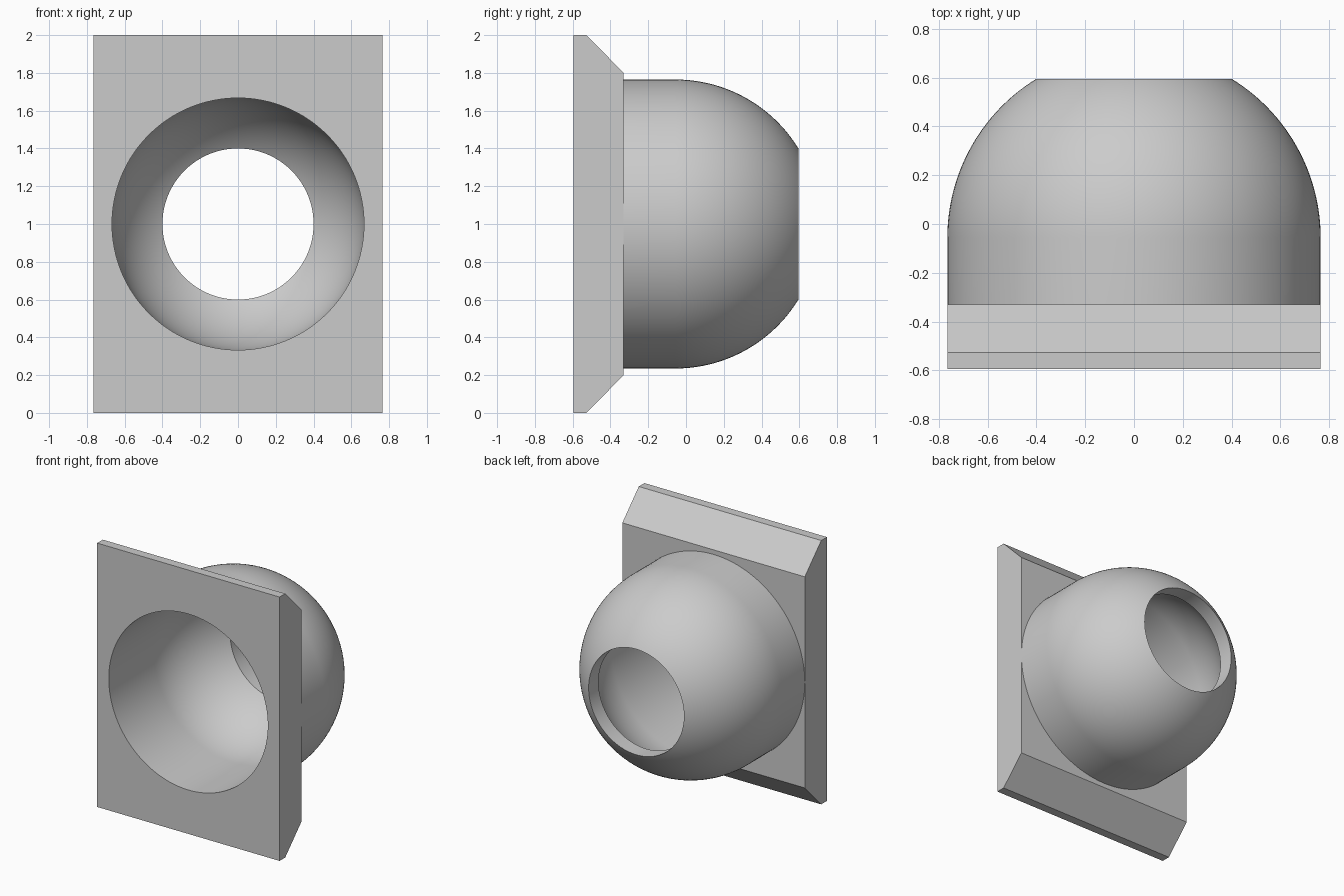
import bpy, bmesh, math
from mathutils import Matrix

SEGMENTS = 128
OUTER, INNER, HOLE = 0.765, 0.667, 0.4   # shell radii and rear opening
FRONT, PLATE_BACK, DOME_Y = -0.595, -0.33, -0.057
HALF_WIDTH = 0.765

cube = bpy.data.objects.get("Cube")
if cube:
    bpy.data.objects.remove(cube, do_unlink=True)

grey = bpy.data.materials.new("light grey")
grey.use_nodes = True
colour = (0.6, 0.6, 0.6, 1)
grey.diffuse_color = colour
grey.node_tree.nodes["Principled BSDF"].inputs["Base Color"].default_value = colour


def make_object(name, bm):
    mesh = bpy.data.meshes.new(name)
    bm.to_mesh(mesh)
    bm.free()
    mesh.materials.append(grey)
    obj = bpy.data.objects.new(name, mesh)
    bpy.context.collection.objects.link(obj)
    return obj


def select_only(obj):
    bpy.ops.object.select_all(action='DESELECT')
    obj.select_set(True)
    bpy.context.view_layer.objects.active = obj


def dome_arc(radius, steps=32):
    """Points (radius, y) from the dome's equator to the rim of the opening."""
    end = math.acos(HOLE / radius)
    return [(radius * math.cos(end * i / steps),
             DOME_Y + radius * math.sin(end * i / steps)) for i in range(steps + 1)]


# Mounting plate: bevelled side profile swept across the width
bm = bmesh.new()
profile = [(FRONT, 0), (-0.527, 0), (PLATE_BACK, 0.2),
           (PLATE_BACK, 1.8), (-0.527, 2), (FRONT, 2)]
face = bm.faces.new([bm.verts.new((-HALF_WIDTH, y, z)) for y, z in profile])
swept = bmesh.ops.extrude_face_region(bm, geom=[face])
moved = [v for v in swept["geom"] if isinstance(v, bmesh.types.BMVert)]
bmesh.ops.translate(bm, verts=moved, vec=(2 * HALF_WIDTH, 0, 0))
bmesh.ops.recalc_face_normals(bm, faces=bm.faces)
plate = make_object("mounting_plate", bm)

# Round bore through the plate
bm = bmesh.new()
bmesh.ops.create_cone(bm, cap_ends=True, segments=SEGMENTS, radius1=INNER,
                      radius2=INNER, depth=1,
                      matrix=Matrix.Translation((0, -0.45, 1)) @ Matrix.Rotation(math.pi / 2, 4, 'X'))
cutter = make_object("bore_cutter", bm)
cutter.hide_render = True
bore = plate.modifiers.new("bore", 'BOOLEAN')
bore.operation = 'DIFFERENCE'
bore.solver = 'EXACT'
bore.object = cutter
select_only(plate)
bpy.ops.object.modifier_apply(modifier=bore.name)
bpy.data.objects.remove(cutter, do_unlink=True)

# Domed socket: hollow shell turned about the y axis, open at the rear
bm = bmesh.new()
outline = ([(OUTER, PLATE_BACK)] + dome_arc(OUTER)
           + dome_arc(INNER)[::-1] + [(INNER, PLATE_BACK)])
verts = [bm.verts.new((r, y, 1)) for r, y in outline]
edges = [bm.edges.new(pair) for pair in zip(verts, verts[1:])]
bmesh.ops.spin(bm, geom=verts + edges, cent=(0, 0, 1), axis=(0, 1, 0),
               angle=2 * math.pi, steps=SEGMENTS, use_merge=True)
bmesh.ops.remove_doubles(bm, verts=bm.verts, dist=0.0001)
bmesh.ops.recalc_face_normals(bm, faces=bm.faces)
# The outer wall must face away from the axis
wall = max(bm.faces, key=lambda f: f.calc_center_median().x)
if wall.normal.x < 0:
    bmesh.ops.reverse_faces(bm, faces=bm.faces)
socket = make_object("domed_socket", bm)

for part in (plate, socket):
    select_only(part)
    bpy.ops.object.shade_smooth_by_angle(angle=math.radians(30))
